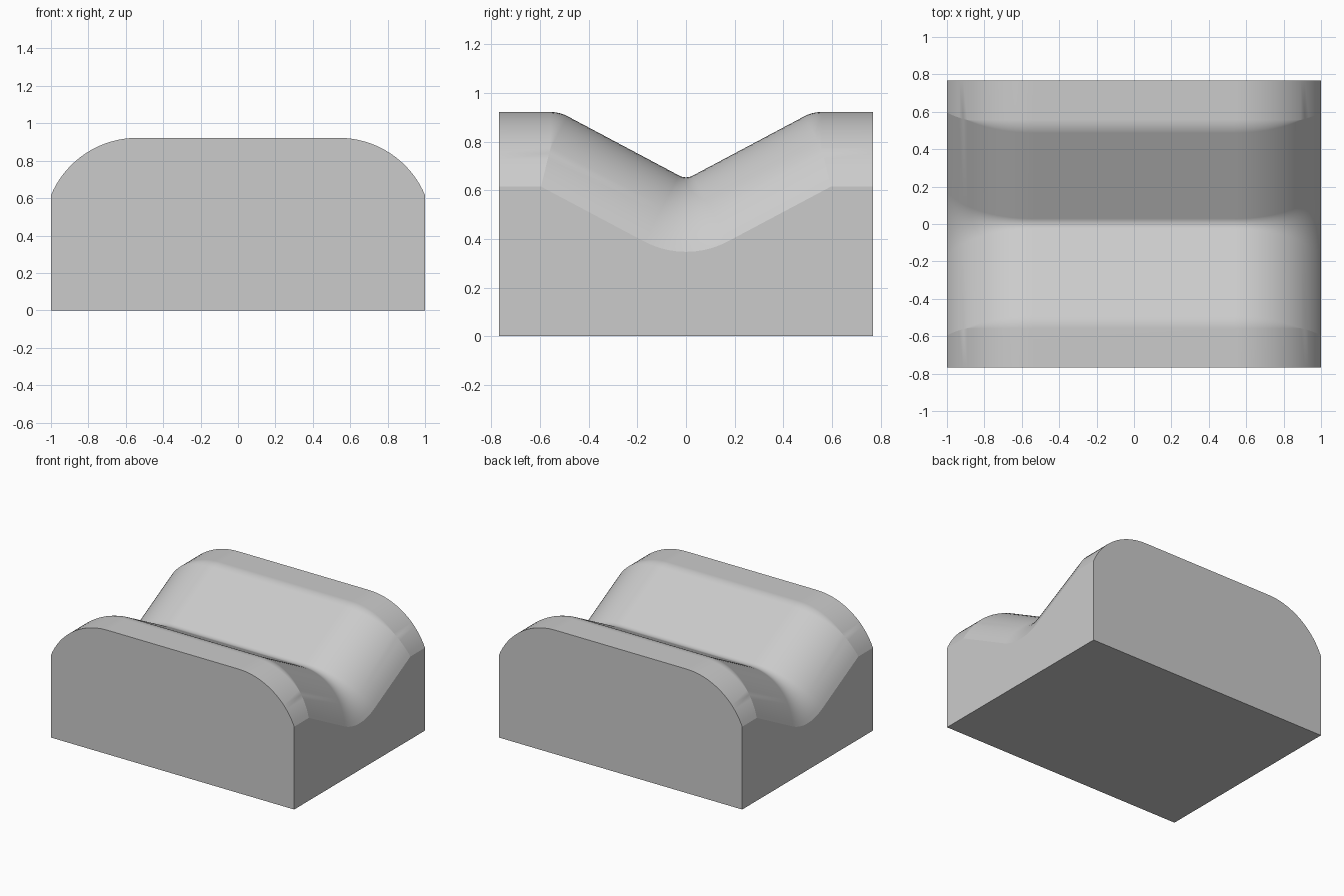
import bpy, bmesh
from math import sin, cos, tan, radians, pi

cube = bpy.data.objects.get("Cube")
if cube:
    bpy.data.objects.remove(cube, do_unlink=True)

HALF_X, HALF_Y, TOP = 1.0, 0.768, 0.922
SLOPE = radians(28)              # pitch of the groove walls
RIM_Y, RIM_R = 0.52, 0.15        # groove rim position and rounding
ROOT_R = 0.06                    # groove root rounding
ARC_X, ARC_R = 0.539, 0.5        # rounded shoulders at both ends
RIM_SEG, ROOT_SEG, ARC_SEG = 6, 10, 18

ROOT_Z = TOP - RIM_Y * tan(SLOPE) + ROOT_R / cos(SLOPE)


def groove_profile(drop):
    """Groove outline (y, z), offset inwards by drop."""
    r = max(RIM_R - drop, 0.0)
    cy = RIM_Y + (drop + r) * tan(SLOPE / 2)
    cz = TOP - drop - r
    rim = [(HALF_Y, TOP - drop)]
    for i in range(RIM_SEG + 1):
        a = SLOPE * i / RIM_SEG
        rim.append((cy - r * sin(a), cz + r * cos(a)))
    root = []
    for i in range(ROOT_SEG + 1):
        a = SLOPE * (1 - 2 * i / ROOT_SEG)
        root.append(((ROOT_R + drop) * sin(a), ROOT_Z - (ROOT_R + drop) * cos(a)))
    return rim + root + [(-y, z) for y, z in reversed(rim)]


# Stations along x: shoulder arc, straight middle, shoulder arc
end_angle = math_end = pi / 2
from math import asin
end_angle = asin((HALF_X - ARC_X) / ARC_R)
right = []
for i in range(ARC_SEG + 1):
    a = end_angle * i / ARC_SEG
    right.append((ARC_X + ARC_R * sin(a), ARC_R * (1 - cos(a))))
stations = [(-x, d) for x, d in reversed(right)] + right

# Grooved top surface
bm = bmesh.new()
rows = [[bm.verts.new((x, y, z)) for y, z in groove_profile(d)] for x, d in stations]
for a, b in zip(rows, rows[1:]):
    for j in range(len(a) - 1):
        bm.faces.new((a[j], b[j], b[j + 1], a[j + 1]))

# Walls and base
base = {(sx, sy): bm.verts.new((sx * HALF_X, sy * HALF_Y, 0))
        for sx in (-1, 1) for sy in (-1, 1)}
for sx, row in ((-1, rows[0]), (1, rows[-1])):
    bm.faces.new(row + [base[sx, -1], base[sx, 1]])
for sy, j in ((1, 0), (-1, -1)):
    bm.faces.new([row[j] for row in rows] + [base[1, sy], base[-1, sy]])
bm.faces.new((base[-1, -1], base[1, -1], base[1, 1], base[-1, 1]))

bmesh.ops.remove_doubles(bm, verts=bm.verts[:], dist=1e-5)
bmesh.ops.recalc_face_normals(bm, faces=bm.faces[:])
mesh = bpy.data.meshes.new("grooved_block")
bm.to_mesh(mesh)
bm.free()
block = bpy.data.objects.new("grooved_block", mesh)
bpy.context.collection.objects.link(block)

# Plain grey finish
grey = bpy.data.materials.new("light_grey")
grey.use_nodes = True
grey.diffuse_color = (0.6, 0.6, 0.6, 1)
grey.node_tree.nodes["Principled BSDF"].inputs["Base Color"].default_value = (0.6, 0.6, 0.6, 1)
mesh.materials.append(grey)

# Smooth fillets, crisp creases
bpy.ops.object.select_all(action='DESELECT')
block.select_set(True)
bpy.context.view_layer.objects.active = block
bpy.ops.object.shade_smooth_by_angle(angle=radians(9))
weighted = block.modifiers.new("flat_panels", 'WEIGHTED_NORMAL')
weighted.keep_sharp = True
